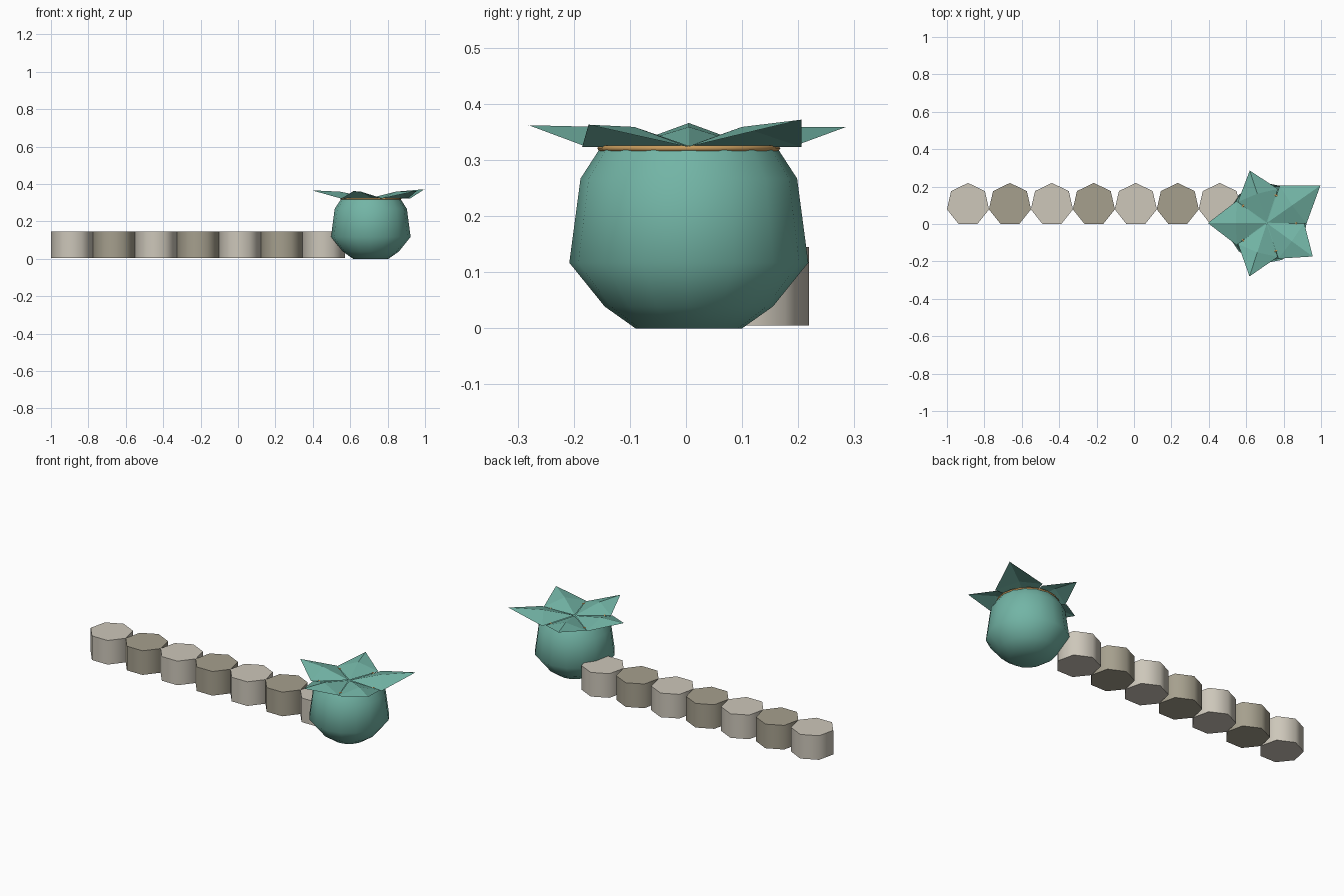
import bpy, bmesh
from math import radians, sin, cos, pi, tau
from mathutils import Vector, Matrix

if "Cube" in bpy.data.objects:
    bpy.data.objects.remove(bpy.data.objects["Cube"])


def material(name, rgb):
    m = bpy.data.materials.new(name)
    m.use_nodes = True
    m.diffuse_color = (*rgb, 1)
    m.node_tree.nodes["Principled BSDF"].inputs["Base Color"].default_value = (*rgb, 1)
    return m


TEAL = material("teal", (0.17, 0.46, 0.38))
PALE = material("pale_stone", (0.61, 0.57, 0.49))
DARK = material("dark_stone", (0.38, 0.35, 0.27))
TAN = material("tan", (0.58, 0.33, 0.11))
POT = Vector((0.71, 0.005, 0))


def finish(bm, name, mat, angle=None):
    me = bpy.data.meshes.new(name)
    bm.to_mesh(me)
    bm.free()
    me.materials.append(mat)
    ob = bpy.data.objects.new(name, me)
    bpy.context.collection.objects.link(ob)
    if angle is not None:
        bpy.ops.object.select_all(action='DESELECT')
        ob.select_set(True)
        bpy.context.view_layer.objects.active = ob
        bpy.ops.object.shade_smooth_by_angle(angle=radians(angle))
    return ob


def lathe(profile, name, mat, angle, segments=16, closed=False):
    """Revolve (radius, height) points around the pot axis."""
    bm = bmesh.new()
    rings = [[bm.verts.new(POT + Vector((r * cos(tau * i / segments), r * sin(tau * i / segments), z)))
              for i in range(segments)] for r, z in profile]
    pairs = list(zip(rings, rings[1:]))
    if closed:
        pairs.append((rings[-1], rings[0]))
    else:
        bm.faces.new(rings[0][::-1])
        bm.faces.new(rings[-1])
    for a, b in pairs:
        for i in range(segments):
            j = (i + 1) % segments
            bm.faces.new((a[i], a[j], b[j], b[i]))
    bmesh.ops.recalc_face_normals(bm, faces=bm.faces)
    return finish(bm, name, mat, angle)


# Row of seven-sided stepping stones in alternating tones
R = 0.1155
for k in range(7):
    bm = bmesh.new()
    bmesh.ops.create_cone(bm, cap_ends=True, segments=7, radius1=R, radius2=R, depth=0.14,
                          matrix=Matrix.Translation((-0.8875 + 0.2243 * k, 0.104, 0.075)))
    top = max(bm.verts, key=lambda v: v.co.y)
    if abs(top.co.x - (-0.8875 + 0.2243 * k)) > 0.01:
        bmesh.ops.rotate(bm, verts=bm.verts, cent=(-0.8875 + 0.2243 * k, 0.104, 0),
                         matrix=Matrix.Rotation(pi / 2, 3, 'Z'))
    finish(bm, f"stepping_stone_{k + 1}", DARK if k % 2 else PALE, 60)

# Rounded body with a flat base
lathe([(0.095, 0), (0.15, 0.039), (0.213, 0.117), (0.193, 0.267), (0.16, 0.318)],
      "round_body", TEAL, 52)

# Thin ring around the rim
lathe([(0.157 + 0.006 * cos(tau * i / 6), 0.321 + 0.006 * sin(tau * i / 6)) for i in range(6)],
      "rim_ring", TAN, 70, segments=20, closed=True)

# Five folded leaves forming a star: (angle, tip reach, side reach, tip height)
leaves = [(35, 0.35, 0.212, 0.372), (108, 0.295, 0.192, 0.359), (180, 0.315, 0.2, 0.366),
          (252, 0.3, 0.19, 0.362), (-36, 0.304, 0.2, 0.363)]
for k, (deg, tip, side, height) in enumerate(leaves):
    def point(r, d, z):
        a = radians(deg + d)
        return bm.verts.new(POT + Vector((r * cos(a), r * sin(a), z)))
    bm = bmesh.new()
    centre = point(0.004, 0, 0.326)
    ridge = point(0.165, 0, 0.359)
    end = point(tip, 0, height)
    right, left = point(side, -36, 0.323), point(side, 36, 0.323)
    for tri in ((centre, right, ridge), (right, end, ridge), (end, left, ridge), (left, centre, ridge)):
        bm.faces.new(tri)
    finish(bm, f"leaf_{k + 1}", TEAL)
